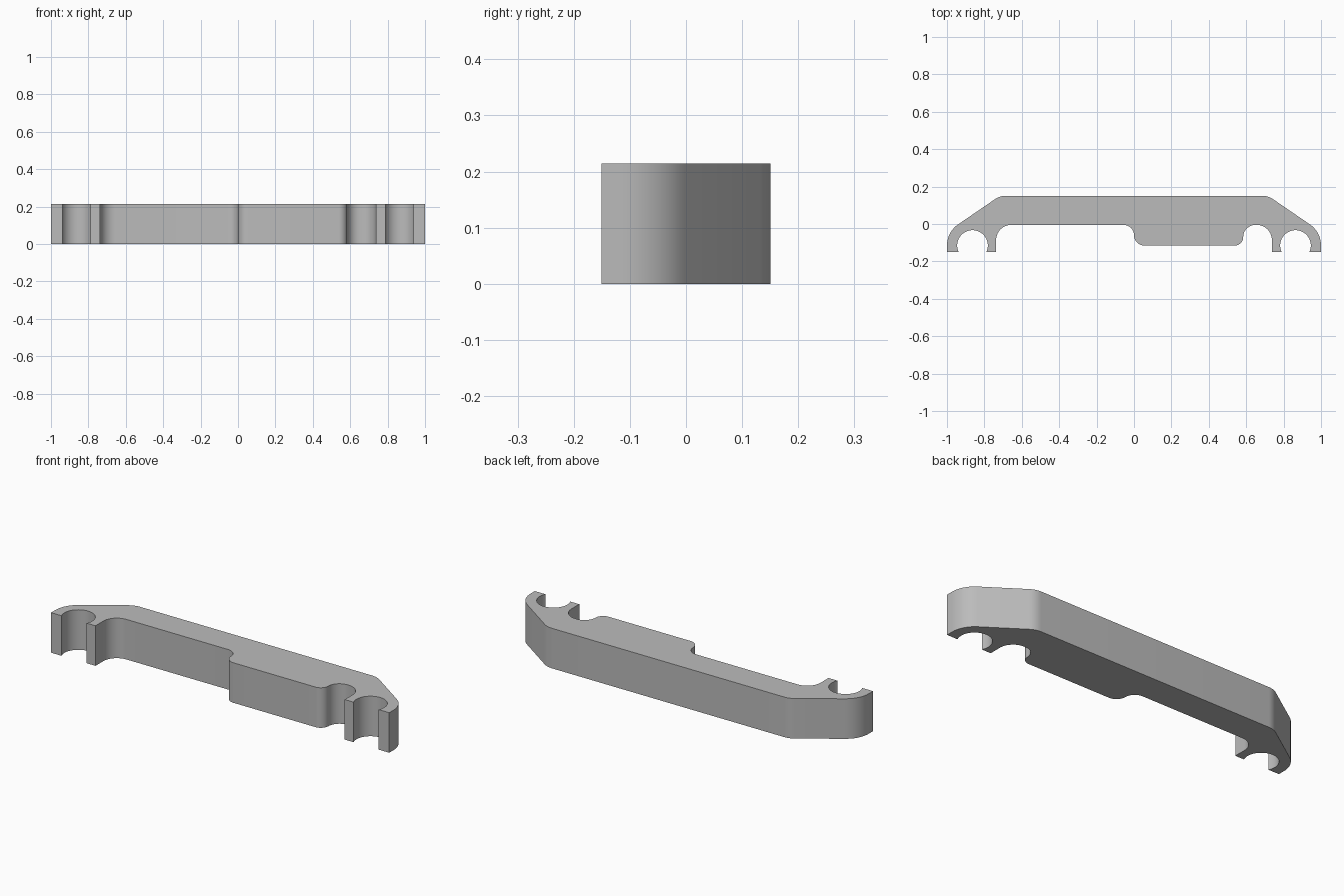
import bpy
import bmesh
from math import acos, asin, cos, sin, pi, radians, tan
from mathutils import Vector

if "Cube" in bpy.data.objects:
    bpy.data.objects.remove(bpy.data.objects["Cube"], do_unlink=True)

HEIGHT = 0.214
FRONT, BACK = -0.151, 0.151        # overall depth
INNER, BOSS = -0.005, -0.115       # inner face and boss face
SOCKET = Vector((0.8635, -0.115))  # centre of the clip socket
SOCKET_R = 0.082


def round_corners(corners):
    """Turn (x, y, radius) corners into a closed outline with arc fillets."""
    outline = []
    for i, (x, y, r) in enumerate(corners):
        p = Vector((x, y))
        if r == 0:
            outline.append(p)
            continue
        a = (Vector(corners[i - 1][:2]) - p).normalized()
        b = (Vector(corners[(i + 1) % len(corners)][:2]) - p).normalized()
        half = acos(a.dot(b)) / 2
        centre = p + (a + b).normalized() * (r / sin(half))
        start = p + a * (r / tan(half)) - centre
        side = (p - centre).normalized() * r
        sweep = pi - 2 * half
        turn = 1 if start.x * side.y - start.y * side.x > 0 else -1
        steps = max(4, round(sweep / radians(6)))
        for k in range(steps + 1):
            t = turn * sweep * k / steps
            outline.append(centre + Vector((start.x * cos(t) - start.y * sin(t),
                                            start.x * sin(t) + start.y * cos(t))))
    return outline


# Clip end: inner lip, round open socket, outer lip, sloped shoulder
lip = asin((SOCKET.y - FRONT) / SOCKET_R)
clip_end = [(0.737, INNER, 0.08), (0.737, FRONT, 0)]
for k in range(41):
    t = pi + lip - (pi + 2 * lip) * k / 40
    clip_end.append((SOCKET.x + SOCKET_R * cos(t), SOCKET.y + SOCKET_R * sin(t), 0))
clip_end += [(1, FRONT, 0), (1, -0.043, 0.1365), (0.7165, BACK, 0.1)]
mirrored_end = [(-x, y, r) for x, y, r in reversed(clip_end)]

# Stepped boss on the left half of the inner face
boss = [(0, INNER, 0.055), (0, BOSS, 0.055), (0.584, BOSS, 0.045), (0.584, INNER, 0.065)]

# Extrude the outline into the bar
bm = bmesh.new()
outline = round_corners(mirrored_end + boss + clip_end)
verts = [bm.verts.new((p.x, p.y, 0)) for p in outline]
base = bm.faces.new(verts)
extruded = bmesh.ops.extrude_face_region(bm, geom=[base], use_keep_orig=True)
top = [v for v in extruded["geom"] if isinstance(v, bmesh.types.BMVert)]
bmesh.ops.translate(bm, verts=top, vec=(0, 0, HEIGHT))
bmesh.ops.remove_doubles(bm, verts=bm.verts, dist=0.0005)
bmesh.ops.recalc_face_normals(bm, faces=bm.faces)

mesh = bpy.data.meshes.new("clip_bar")
bm.to_mesh(mesh)
bm.free()
bar = bpy.data.objects.new("clip_bar", mesh)
bpy.context.collection.objects.link(bar)

# Plain grey finish
grey = bpy.data.materials.new("plain_grey")
grey.use_nodes = True
colour = (0.5, 0.5, 0.5, 1)
grey.diffuse_color = colour
grey.node_tree.nodes["Principled BSDF"].inputs["Base Color"].default_value = colour
mesh.materials.append(grey)

# Smooth fillets with sharp rims
bpy.ops.object.select_all(action="DESELECT")
bar.select_set(True)
bpy.context.view_layer.objects.active = bar
bpy.ops.object.shade_smooth_by_angle(angle=radians(30))
